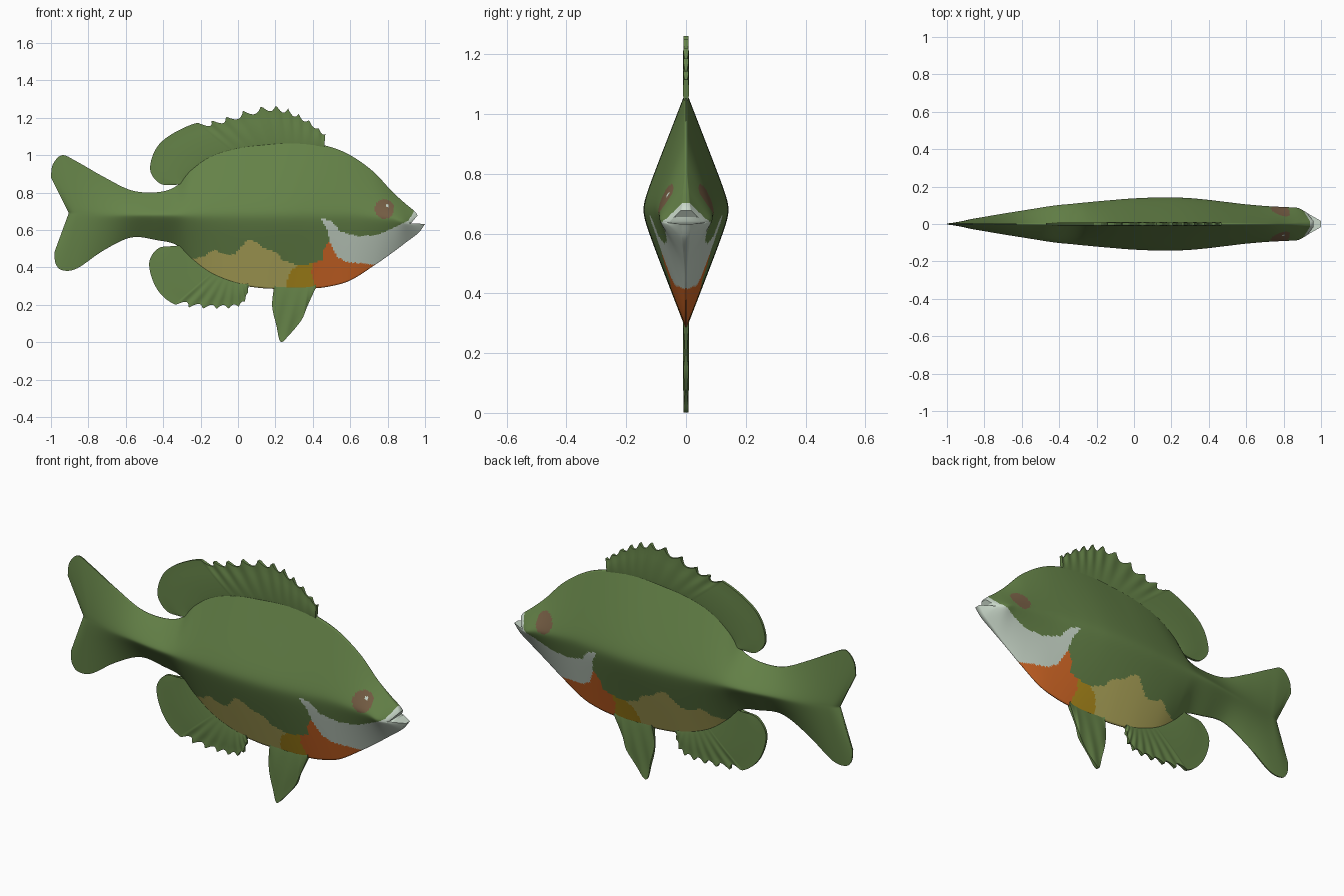
import bpy, bmesh, math

if "Cube" in bpy.data.objects:
    bpy.data.objects.remove(bpy.data.objects["Cube"])


def material(name, rgb):
    m = bpy.data.materials.new(name)
    m.use_nodes = True
    m.diffuse_color = (*rgb, 1)
    m.node_tree.nodes["Principled BSDF"].inputs["Base Color"].default_value = (*rgb, 1)
    return m


green = material("olive green", (0.13, 0.225, 0.065))
white = material("pale throat", (0.6, 0.7, 0.6))
orange = material("breast orange", (0.68, 0.145, 0.02))
amber = material("belly amber", (0.45, 0.275, 0.012))
tan = material("belly tan", (0.48, 0.43, 0.115))
eye_red = material("eye brown", (0.185, 0.115, 0.06))


def spline(pts, u):
    """Smooth curve through pts of any dimension, u from 0 to 1."""
    s = u * (len(pts) - 1)
    i = min(int(s), len(pts) - 2)
    t = s - i
    p1, p2 = pts[i], pts[i + 1]
    p0, p3 = pts[max(i - 1, 0)], pts[min(i + 2, len(pts) - 1)]
    return [b + t / 2 * (c - a + t * (2 * a - 5 * b + 4 * c - d + t * (3 * (b - c) + d - a)))
            for a, b, c, d in zip(p0, p1, p2, p3)]


def inside(x, z, poly):
    hit = False
    for (x1, z1), (x2, z2) in zip(poly, poly[1:] + poly[:1]):
        if (z1 > z) != (z2 > z) and x < x1 + (z - z1) * (x2 - x1) / (z2 - z1):
            hit = not hit
    return hit


def sheet(name, columns, mats, rule=None, angle=45):
    """Closed two-sided shell from columns of (x, z, half thickness)."""
    bm = bmesh.new()
    rings = []
    for col in columns:
        loop = [(x, y, z) for x, z, y in col] + [(x, -y, z) for x, z, y in reversed(col)]
        rings.append([bm.verts.new(p) for p in loop])
    size = len(rings[0])
    for a, b in zip(rings, rings[1:]):
        for j in range(size):
            k = (j + 1) % size
            bm.faces.new((a[j], a[k], b[k], b[j]))
    for ring in (rings[0], rings[-1]):
        for j in range(size // 2 - 1):
            bm.faces.new((ring[j], ring[j + 1], ring[size - 2 - j], ring[size - 1 - j]))
    bmesh.ops.recalc_face_normals(bm, faces=bm.faces)
    if rule:
        for f in bm.faces:
            f.material_index = rule(*f.calc_center_median())
    me = bpy.data.meshes.new(name)
    bm.to_mesh(me)
    bm.free()
    ob = bpy.data.objects.new(name, me)
    bpy.context.collection.objects.link(ob)
    for m in mats:
        me.materials.append(m)
    bpy.ops.object.select_all(action='DESELECT')
    ob.select_set(True)
    bpy.context.view_layer.objects.active = ob
    bpy.ops.object.shade_smooth_by_angle(angle=math.radians(angle))
    return ob


# Body stations: top x z, middle x z, bottom x z, half width, edge half width
def station(x, top, bottom, width, mid=0.68):
    return (x, top, x, mid, x, bottom, width, 0.003)


stations = [
    (-1.0, 0.88, -0.905, 0.69, -0.982, 0.48, 0.006, 0.003),
    (-0.99, 0.95, -0.89, 0.69, -0.975, 0.42, 0.018, 0.003),
    (-0.94, 1.0, -0.87, 0.69, -0.94, 0.385, 0.026, 0.003),
    (-0.86, 0.965, -0.83, 0.69, -0.86, 0.395, 0.033, 0.003),
    station(-0.72, 0.885, 0.49, 0.052),
    station(-0.57, 0.812, 0.56, 0.076),
    station(-0.43, 0.802, 0.545, 0.098),
    station(-0.33, 0.835, 0.52, 0.108),
    station(-0.25, 0.925, 0.445, 0.116),
    station(-0.14, 1.0, 0.365, 0.126),
    station(0.0, 1.043, 0.31, 0.137),
    station(0.14, 1.06, 0.288, 0.142),
    station(0.27, 1.07, 0.286, 0.14),
    station(0.38, 1.066, 0.286, 0.131),
    station(0.49, 1.045, 0.298, 0.118),
    station(0.6, 1.0, 0.33, 0.105),
    station(0.72, 0.915, 0.405, 0.095, 0.67),
    station(0.82, 0.81, 0.475, 0.09, 0.66),
    (0.89, 0.745, 0.875, 0.645, 0.9, 0.535, 0.086, 0.008),
    (0.945, 0.7, 0.91, 0.638, 0.965, 0.585, 0.068, 0.012),
    (0.96, 0.678, 0.925, 0.636, 1.0, 0.632, 0.055, 0.016),
]

# Colour patches on the side, as (x, z) outlines
throat = [(0.44, 0.665), (0.5, 0.645), (0.55, 0.59), (0.65, 0.565), (0.75, 0.575),
          (0.83, 0.61), (0.91, 0.65), (0.945, 0.705), (1.1, 0.7), (0.74, 0.36),
          (0.74, 0.415), (0.57, 0.43), (0.53, 0.46), (0.49, 0.54), (0.48, 0.6)]
breast = [(0.49, 0.545), (0.45, 0.48), (0.45, 0.44), (0.4, 0.42), (0.39, 0.37),
          (0.41, 0.32), (0.44, 0.2), (0.8, 0.3), (0.76, 0.415), (0.57, 0.43), (0.53, 0.46)]
belly_spot = [(0.26, 0.2), (0.255, 0.31), (0.28, 0.38), (0.32, 0.41), (0.42, 0.425), (0.45, 0.2)]
belly = [(-0.26, 0.44), (-0.18, 0.46), (-0.13, 0.495), (-0.07, 0.47), (-0.02, 0.47),
         (0.03, 0.52), (0.05, 0.547), (0.1, 0.535), (0.14, 0.5), (0.2, 0.485),
         (0.24, 0.44), (0.32, 0.41), (0.3, 0.2), (-0.26, 0.2)]


def body_colour(x, y, z):
    # The glint sits on the right eye only
    if y < 0 and math.hypot(x - 0.8, z - 0.73) < 0.008:
        return 1
    if math.hypot(x - 0.783, z - 0.712) < 0.052:
        return 5
    for i, patch in enumerate((throat, breast, belly_spot, belly)):
        if inside(x, z, patch):
            return i + 1
    return 0


def body_column(u, half=40, soft=0.1):
    """Diamond section with a softened ridge along the flank."""
    xt, zt, xm, zm, xb, zb, w, e = spline(stations, u)
    col = []
    for k in range(-half, half + 1):
        t = abs(k) / half
        ex, ez = (xt, zt) if k < 0 else (xb, zb)
        fall = (math.hypot(t, soft) - soft) / (math.hypot(1, soft) - soft)
        thick = e + (w - e) * (1 - fall)
        col.append((xm + (ex - xm) * t, zm + (ez - zm) * t, max(thick, 0.002)))
    return col


steps = 240
sheet("body", [body_column(i / steps) for i in range(steps + 1)],
      [green, white, orange, amber, tan, eye_red], body_colour, angle=75)


# Fins: ribbed sheets between a buried root line and an outer edge
def fin(name, root, edge, spines, start=0.0, notch=0.0, n=180, rows=10):
    cols = []
    for i in range(n + 1):
        u = i / n
        (rx, rz), (ex, ez) = spline(root, u), spline(edge, u)
        ribs = spines * max(u - start, 0) / (1 - start)
        cut = notch * math.sin(math.pi * (ribs % 1)) ** 0.8
        ripple = 0.0025 * math.cos(2 * math.pi * ribs) if u > start else 0
        col = []
        for k in range(rows + 1):
            t = k / rows
            f = t * (1 - cut)
            thick = 0.003 + 0.006 * math.sin(math.pi * min(t, 0.85)) ** 0.7 + ripple * t
            col.append((rx + (ex - rx) * f, rz + (ez - rz) * f, thick))
        cols.append(col)
    return sheet(name, cols, [green], angle=60)


fin("dorsal_fin",
    [(-0.28, 0.85), (-0.27, 0.88), (-0.23, 0.91), (-0.16, 0.96), (-0.06, 1.0),
     (0.08, 1.03), (0.22, 1.04), (0.34, 1.04), (0.46, 1.03)],
    [(-0.34, 0.84), (-0.42, 0.85), (-0.47, 0.93), (-0.42, 1.06), (-0.27, 1.155),
     (-0.08, 1.205), (0.17, 1.272), (0.34, 1.215), (0.467, 1.115)],
    spines=10, start=0.54, notch=0.16)

fin("anal_fin",
    [(-0.28, 0.53), (-0.27, 0.51), (-0.23, 0.47), (-0.18, 0.42), (-0.12, 0.38),
     (-0.06, 0.35), (0.0, 0.33), (0.05, 0.32)],
    [(-0.32, 0.505), (-0.42, 0.505), (-0.475, 0.42), (-0.43, 0.28), (-0.32, 0.195),
     (-0.13, 0.175), (0.02, 0.195), (0.06, 0.3)],
    spines=8, start=0.56, notch=0.14)

fin("pelvic_fin",
    [(0.2, 0.32), (0.22, 0.32), (0.26, 0.32), (0.3, 0.32), (0.34, 0.32),
     (0.37, 0.32), (0.39, 0.32), (0.42, 0.32)],
    [(0.19, 0.28), (0.183, 0.19), (0.205, 0.09), (0.228, 0.003), (0.275, 0.04),
     (0.34, 0.12), (0.37, 0.19), (0.415, 0.29)],
    spines=4)
